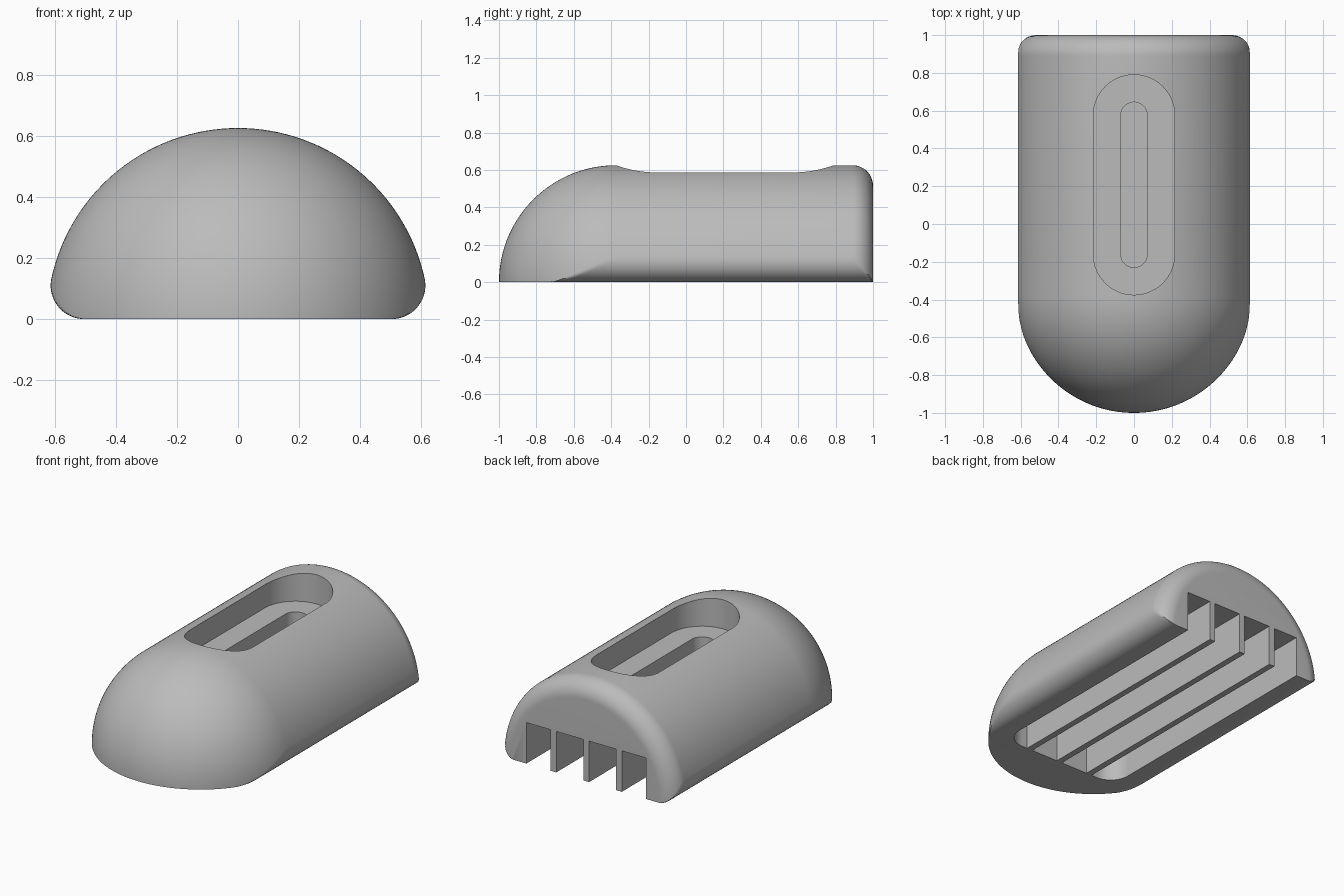
import bpy, bmesh, math
from math import sin, cos, pi

if "Cube" in bpy.data.objects:
    bpy.data.objects.remove(bpy.data.objects["Cube"], do_unlink=True)

R = 0.625          # dome radius
EDGE = 0.11        # radius of the rounded lower and rear edges
NOSE_Y = R - 1     # centre of the front dome

grey = bpy.data.materials.new("neutral grey")
grey.use_nodes = True
colour = (0.5, 0.5, 0.5, 1)
grey.diffuse_color = colour
grey.node_tree.nodes["Principled BSDF"].inputs["Base Color"].default_value = colour


def finish(name, bm):
    bmesh.ops.remove_doubles(bm, verts=bm.verts, dist=1e-5)
    bmesh.ops.recalc_face_normals(bm, faces=bm.faces)
    mesh = bpy.data.meshes.new(name)
    bm.to_mesh(mesh)
    bm.free()
    mesh.materials.append(grey)
    obj = bpy.data.objects.new(name, mesh)
    bpy.context.collection.objects.link(obj)
    return obj


def prism(name, outline, z0, z1):
    """Upright solid from a plan outline."""
    bm = bmesh.new()
    base = bm.faces.new([bm.verts.new((x, y, z0)) for x, y in outline])
    top = bmesh.ops.extrude_face_region(bm, geom=[base])["geom"]
    for v in top:
        if isinstance(v, bmesh.types.BMVert):
            v.co.z = z1
    return finish(name, bm)


def rounded_plan(hw, y0, y1, r_front, r_back, steps=20):
    """Rectangle in plan with separate front and rear corner radii."""
    pts = []
    for sx, y, sy, r, a0 in ((1, y1, -1, r_back, 0), (-1, y1, -1, r_back, pi / 2),
                             (-1, y0, 1, r_front, pi), (1, y0, 1, r_front, 1.5 * pi)):
        n = steps if r else 0
        for i in range(n + 1):
            a = a0 + pi / 2 * i / max(n, 1)
            p = (sx * (hw - r) + r * cos(a), y + sy * r + r * sin(a))
            if not pts or math.dist(p, pts[-1]) > 1e-5:
                pts.append(p)
    return pts


def box_plan(x0, x1, y0, y1):
    return [(x0, y0), (x1, y0), (x1, y1), (x0, y1)]


# Shell cross-section in polar form: rounded foot, then arch
foot_x = math.sqrt((R - EDGE) ** 2 - EDGE ** 2)
tangent = math.atan2(EDGE, foot_x)
half = []
for i in range(19):
    a = -pi / 2 + (pi / 2 + tangent) * i / 18
    x, z = foot_x + EDGE * cos(a), EDGE + EDGE * sin(a)
    half.append((math.atan2(z, x), math.hypot(x, z)))
for i in range(1, 33):
    half.append((tangent + (pi / 2 - tangent) * i / 32, R))
section = half + [(pi - a, r) for a, r in reversed(half[:-1])]

# Lengthwise radius: domed nose, straight middle, rounded rear edge
stations = [(NOSE_Y - R * cos(pi / 2 * i / 56), R * sin(pi / 2 * i / 56)) for i in range(57)]
for i in range(17):
    a = pi / 2 * i / 16
    stations.append((1 - EDGE + EDGE * sin(a), R - EDGE + EDGE * cos(a)))

bm = bmesh.new()
rings = []
for y, limit in stations:
    if limit < 1e-6:
        tip = bm.verts.new((0, y, 0))
        continue
    ring = []
    for a, r in section:
        d = min(r, limit)
        ring.append(bm.verts.new((d * cos(a), y, d * sin(a))))
    rings.append(ring)
count = len(section)
for i in range(count):
    j = (i + 1) % count
    bm.faces.new((tip, rings[0][i], rings[0][j]))
    for a, b in zip(rings, rings[1:]):
        bm.faces.new((a[i], b[i], b[j], a[j]))
bm.faces.new(rings[-1])
shell = finish("shell", bm)

# Stepped slot in the top and the open-ended cavity underneath
cutters = [
    prism("recess_cutter", rounded_plan(0.215, -0.375, 0.79, 0.215, 0.215), 0.44, 0.8),
    prism("slot_cutter", rounded_plan(0.07, -0.23, 0.645, 0.07, 0.07), 0.3, 0.7),
    prism("cavity_cutter", rounded_plan(0.42, -0.69, 1.2, 0.13, 0), -0.2, 0.26),
]
bpy.context.view_layer.objects.active = shell
for cutter in cutters:
    mod = shell.modifiers.new("cut", "BOOLEAN")
    mod.operation = "DIFFERENCE"
    mod.solver = "EXACT"
    mod.object = cutter
    bpy.ops.object.modifier_apply(modifier=mod.name)
    bpy.data.objects.remove(cutter, do_unlink=True)

bpy.ops.object.select_all(action="DESELECT")
shell.select_set(True)
bpy.ops.object.shade_smooth_by_angle(angle=math.radians(30))

# Three ribs running the length of the cavity
for name, x in (("left_rib", 0.23), ("middle_rib", 0), ("right_rib", -0.23)):
    prism(name, box_plan(x - 0.02, x + 0.02, -0.7, 1), 0, 0.265)
